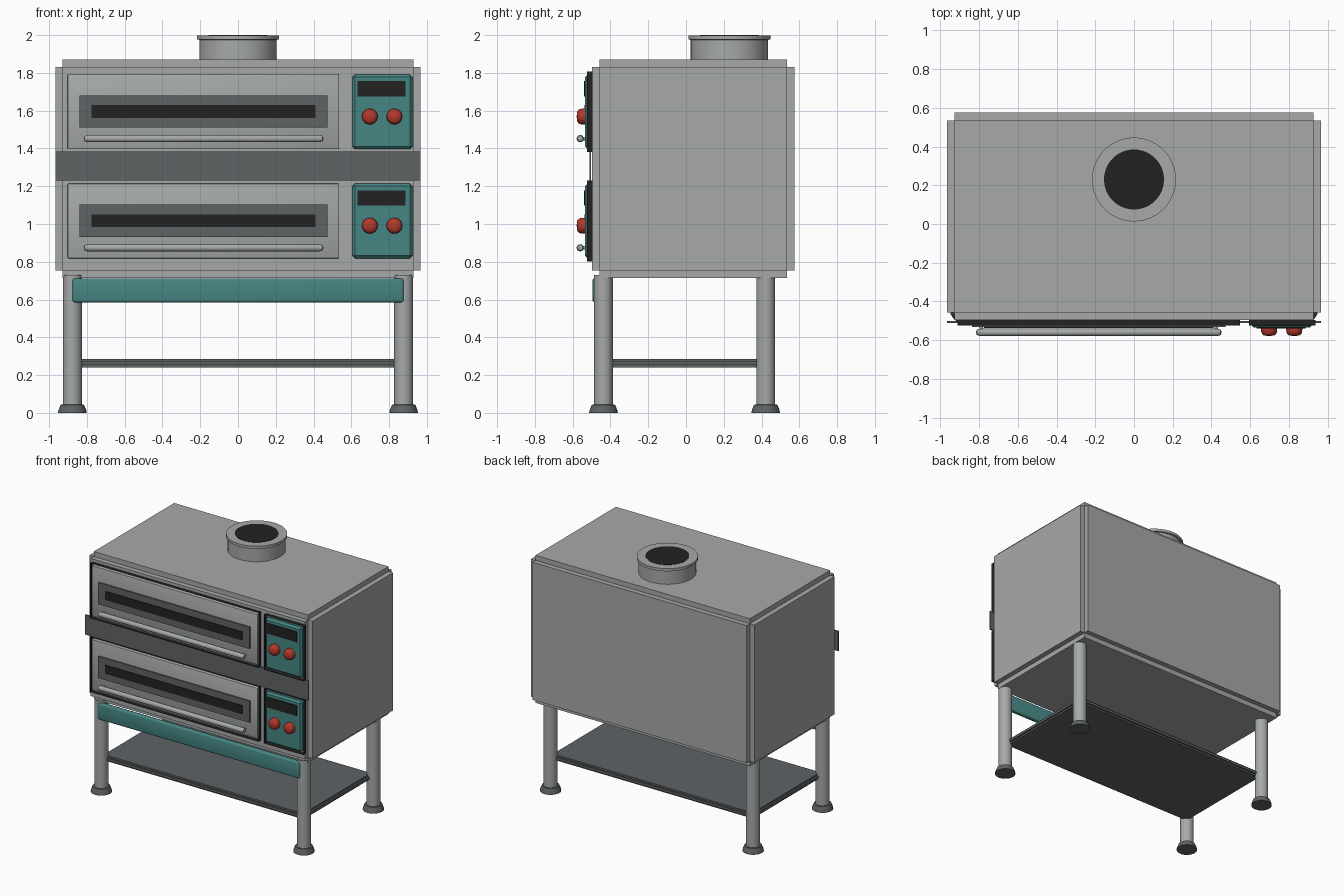
import bpy, bmesh, math
from mathutils import Matrix, Vector

cube = bpy.data.objects.get("Cube")
if cube:
    bpy.data.objects.remove(cube, do_unlink=True)


def material(name, rgb):
    m = bpy.data.materials.new(name)
    m.use_nodes = True
    m.diffuse_color = (*rgb, 1)
    m.node_tree.nodes["Principled BSDF"].inputs["Base Color"].default_value = (*rgb, 1)
    return m


STEEL = material("steel grey", (0.38, 0.40, 0.395))
DARK = material("dark grey", (0.115, 0.125, 0.13))
BLACK = material("black", (0.016, 0.016, 0.016))
TEAL = material("teal", (0.06, 0.24, 0.23))
RED = material("knob red", (0.45, 0.04, 0.025))


def finish(name, bm, mat, smooth=False):
    bmesh.ops.recalc_face_normals(bm, faces=bm.faces)
    me = bpy.data.meshes.new(name)
    bm.to_mesh(me)
    bm.free()
    me.materials.append(mat)
    ob = bpy.data.objects.new(name, me)
    bpy.context.collection.objects.link(ob)
    if smooth:
        bpy.ops.object.select_all(action='DESELECT')
        ob.select_set(True)
        bpy.context.view_layer.objects.active = ob
        bpy.ops.object.shade_smooth_by_angle(angle=math.radians(35))
    return ob


def add_box(bm, x, y, z):
    lo, hi = Vector((x[0], y[0], z[0])), Vector((x[1], y[1], z[1]))
    mat = Matrix.Translation((lo + hi) / 2) @ Matrix.Diagonal((*(hi - lo), 1))
    bmesh.ops.create_cube(bm, size=1, matrix=mat)


def box(name, x, y, z, mat, bevel=0, segments=1):
    bm = bmesh.new()
    add_box(bm, x, y, z)
    if bevel:
        bmesh.ops.bevel(bm, geom=bm.edges[:], offset=bevel, segments=segments,
                        profile=0.5, affect='EDGES')
    return finish(name, bm, mat, segments > 1)


def notched_box(name, x, y, z, step, mat):
    """Box whose edges are cut back by a square step."""
    bm = bmesh.new()
    for axis in range(3):
        spans = [(s[0] + step, s[1] - step) for s in (x, y, z)]
        spans[axis] = (x, y, z)[axis]
        add_box(bm, *spans)
    # the other two boxes leave the concave edges open to view
    return finish(name, bm, mat)


def lathe(name, profile, loc, mat, axis='Z', sides=32):
    """Spin (radius, height) points round an axis: Z up, Y towards the front, X along the width."""
    bm = bmesh.new()
    verts = [bm.verts.new((r, 0, h)) for r, h in profile]
    edges = [bm.edges.new(p) for p in zip(verts, verts[1:])]
    bmesh.ops.spin(bm, geom=verts + edges, cent=(0, 0, 0), axis=(0, 0, 1),
                   angle=math.tau, steps=sides)
    bmesh.ops.remove_doubles(bm, verts=bm.verts, dist=1e-5)
    turn = {'Z': Matrix(), 'Y': Matrix.Rotation(math.pi / 2, 4, 'X'),
            'X': Matrix.Rotation(math.pi / 2, 4, 'Y')}[axis]
    bm.transform(Matrix.Translation(loc) @ turn)
    return finish(name, bm, mat, True)


def sleeve(name, x, y, z):
    """Thin black gasket, open at front and back."""
    bm = bmesh.new()
    add_box(bm, x, y, z)
    bm.normal_update()
    ends = [f for f in bm.faces if abs(f.normal.y) > 0.9]
    bmesh.ops.delete(bm, geom=ends, context='FACES_ONLY')
    return finish(name, bm, BLACK)


# Oven body and dividing band
notched_box("oven_body", (-0.967, 0.967), (-0.497, 0.575), (0.715, 1.87), 0.039, STEEL)
box("divider_band", (-0.967, 0.967), (-0.511, -0.502), (1.23, 1.385), DARK)

# Two decks, each with a door and a control panel
for deck, z in (("lower", 1.017), ("upper", 1.595)):
    sleeve(deck + "_door_gasket", (-0.912, 0.547), (-0.525, -0.495), (z - 0.215, z + 0.213))
    box(deck + "_door", (-0.902, 0.536), (-0.522, -0.49), (z - 0.199, z + 0.197), STEEL, 0.006, 2)
    box(deck + "_window_frame", (-0.838, 0.473), (-0.532, -0.515), (z - 0.085, z + 0.085), DARK)
    box(deck + "_window_glass", (-0.775, 0.41), (-0.537, -0.525), (z - 0.033, z + 0.034), BLACK)
    # Door handle with rounded ends
    lathe(deck + "_handle", [(0, -0.635), (0.014, -0.63), (0.019, -0.615), (0.019, 0.615),
                             (0.014, 0.63), (0, 0.635)], (-0.182, -0.56, z - 0.143), STEEL, 'X', 20)
    for side, x in (("right", -0.79), ("left", 0.425)):
        lathe(f"{deck}_handle_post_{side}", [(0.009, 0), (0.009, 0.045)],
              (x, -0.515, z - 0.143), STEEL, 'Y', 12)
    # Control panel, display and knobs
    sleeve(deck + "_control_gasket", (0.593, 0.937), (-0.525, -0.495), (z - 0.215, z + 0.213))
    box(deck + "_control_panel", (0.605, 0.924), (-0.534, -0.49), (z - 0.199, z + 0.197), TEAL, 0.014)
    box(deck + "_display", (0.632, 0.887), (-0.541, -0.53), (z + 0.081, z + 0.161), BLACK)
    for side, x in (("right", 0.698), ("left", 0.828)):
        lathe(f"{deck}_knob_{side}", [(0.042, 0), (0.041, 0.025), (0.036, 0.037), (0.026, 0.044),
                                      (0, 0.047)], (x, -0.532, z - 0.026), RED, 'Y', 24)

# Stand: legs with feet, shelf and front apron
for end, y in (("front", -0.437), ("back", 0.422)):
    for side, x in (("right", -0.877), ("left", 0.877)):
        lathe(f"{end}_{side}_leg", [(0.05, 0.03), (0.05, 0.73)], (x, y, 0), STEEL)
        lathe(f"{end}_{side}_foot", [(0, 0), (0.076, 0), (0.073, 0.015), (0.062, 0.043), (0, 0.045)],
              (x, y, 0), DARK)
notched_box("shelf", (-0.877, 0.877), (-0.437, 0.422), (0.24, 0.285), 0.013, DARK)
box("front_apron", (-0.877, 0.877), (-0.495, -0.455), (0.585, 0.712), TEAL, 0.012, 3)

# Flue on the roof
lathe("flue", [(0.205, 1.86), (0.205, 1.975), (0.217, 1.977), (0.217, 1.998), (0, 1.998)],
      (0, 0.23, 0), STEEL, sides=48)
lathe("flue_opening", [(0.155, 1.99), (0.155, 2.0), (0, 2.0)], (0, 0.23, 0), BLACK, sides=48)
